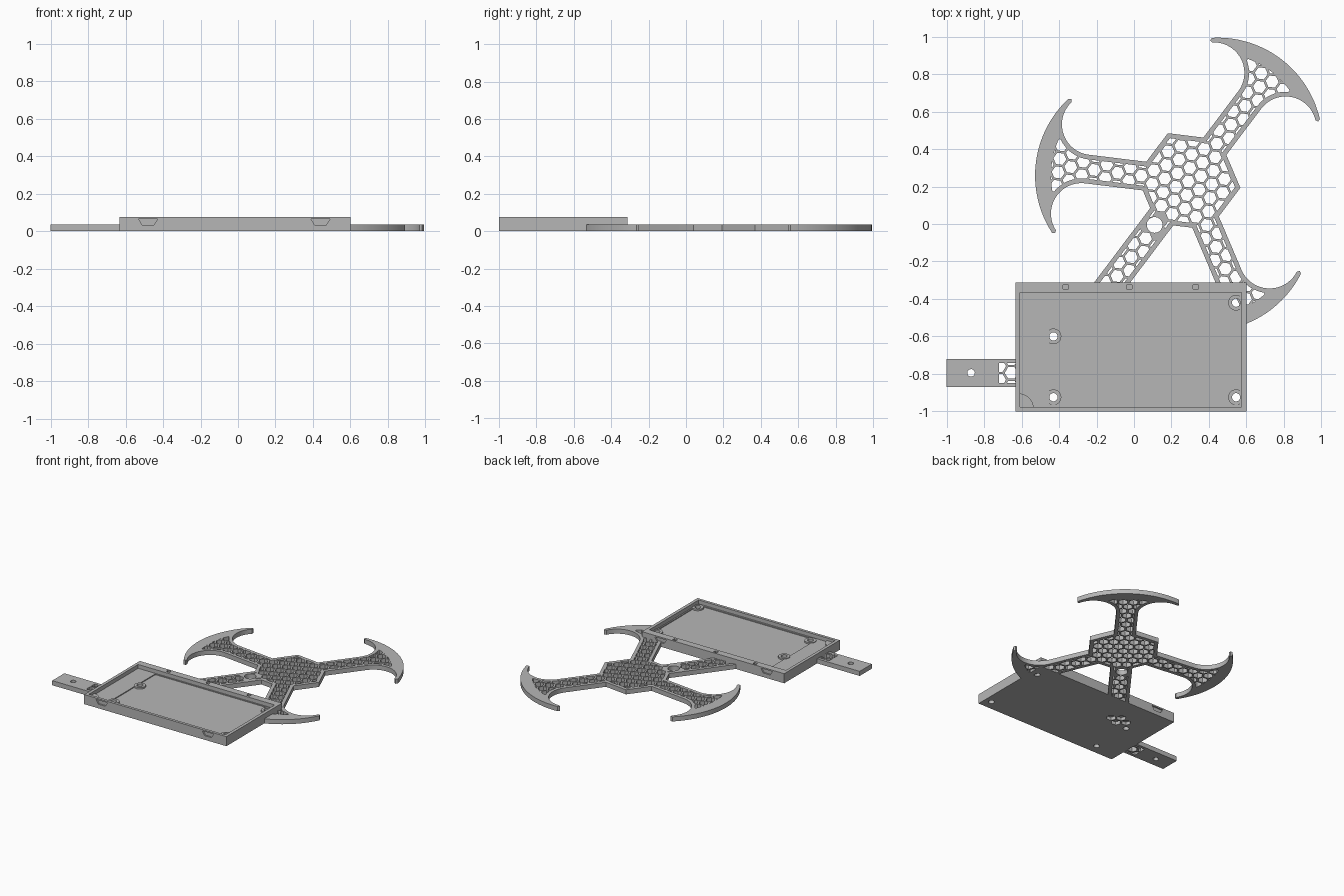
import bpy, bmesh, math
from math import sin, cos, radians, sqrt, atan2, hypot

cube = bpy.data.objects.get("Cube")
if cube:
    bpy.data.objects.remove(cube)

grey = bpy.data.materials.new("plain_grey")
grey.use_nodes = True
grey.diffuse_color = (0.47, 0.47, 0.47, 1)
grey.node_tree.nodes["Principled BSDF"].inputs["Base Color"].default_value = (0.47, 0.47, 0.47, 1)


def prism(name, polygons, low, high, axis="z"):
    """Extrude flat polygons along z, or x-z polygons along y."""
    bm = bmesh.new()
    for poly in polygons:
        verts = [bm.verts.new((p, q, low) if axis == "z" else (p, low, q)) for p, q in poly]
        face = bm.faces.new(verts)
        new = bmesh.ops.extrude_face_region(bm, geom=[face])["geom"]
        step = (0, 0, high - low) if axis == "z" else (0, high - low, 0)
        bmesh.ops.translate(bm, vec=step, verts=[g for g in new if isinstance(g, bmesh.types.BMVert)])
    bmesh.ops.recalc_face_normals(bm, faces=bm.faces)
    mesh = bpy.data.meshes.new(name)
    bm.to_mesh(mesh)
    bm.free()
    mesh.materials.append(grey)
    ob = bpy.data.objects.new(name, mesh)
    bpy.context.collection.objects.link(ob)
    return ob


def boolean(target, cutter, operation="DIFFERENCE"):
    mod = target.modifiers.new("cut", "BOOLEAN")
    mod.operation, mod.object, mod.solver = operation, cutter, "EXACT"
    bpy.context.view_layer.objects.active = target
    bpy.ops.object.modifier_apply(modifier=mod.name)
    bpy.data.objects.remove(cutter)


def rect(x0, x1, y0, y1):
    return [(x0, y0), (x1, y0), (x1, y1), (x0, y1)]


def ring(x, y, r, n=32, turn=0.0):
    return [(x + r * cos(turn + math.tau * i / n), y + r * sin(turn + math.tau * i / n)) for i in range(n)]


# Frame layout: hub centre, main arm direction and sizes
HUB = (0.29, 0.227)
MAIN = radians(53)
HUB_R, ARM_HALF, PLATE = 0.28, 0.077, 0.036
PITCH, HEX_R = 0.073, 0.035
EYE = (0.11, -0.005)


def claw_half(inset):
    """One side of a claw arm, from the hub out to the apex."""
    half = ARM_HALF - inset
    hub_r = HUB_R - inset / cos(radians(30))
    r, outer, mid = 0.163 + inset, 0.56 - 3.4 * inset, 0.26
    pts = [(hub_r - half / sqrt(3), half)]
    for i in range(27):
        a = radians(-90 + 5 * i)
        u, v = 0.545 + r * cos(a), 0.24 + r * sin(a)
        if hypot(u - mid, v) < outer:
            pts.append((u, v))
        else:
            break
    end = atan2(pts[-1][1], pts[-1][0] - mid)
    if not inset:
        pts.append((mid + 0.548 * cos(end + 0.02), 0.548 * sin(end + 0.02)))
    pts += [(mid + outer * cos(end * (1 - i / 20)), outer * sin(end * (1 - i / 20))) for i in range(21)]
    return pts


def frame_outline(inset):
    half = ARM_HALF - inset
    hub_r = HUB_R - inset / cos(radians(30))
    claw = claw_half(inset)
    tail = [(hub_r - half / sqrt(3), half), (0.74, half)]
    sectors = [claw, None, claw, tail, claw, None]
    out = []
    for k, side in enumerate(sectors):
        if side is None:
            local = [(hub_r, 0)]
        else:
            local = [(u, -v) for u, v in side]
            local += [p for p in reversed(side) if p[1] > 1e-6]
        c, s = cos(MAIN + k * math.pi / 3), sin(MAIN + k * math.pi / 3)
        out += [(HUB[0] + u * c - v * s, HUB[1] + u * s + v * c) for u, v in local]
    return out


def lattice(cx, cy, turn, keep, reach=16):
    """Hexagons on a honeycomb, corners pointing along turn."""
    cells = []
    for i in range(-reach, reach + 1):
        for j in range(-reach, reach + 1):
            a, b = turn + radians(30), turn + radians(90)
            x = cx + PITCH * (i * cos(a) + j * cos(b))
            y = cy + PITCH * (i * sin(a) + j * sin(b))
            if keep(x, y):
                cells.append(ring(x, y, HEX_R, 6, turn))
    return cells


# Clawed frame with clipped honeycomb and one round eyelet
frame = prism("clawed_frame", [frame_outline(0)], 0, PLATE)
combs = prism("comb_cutter", lattice(*HUB, MAIN, lambda x, y: hypot(x - EYE[0], y - EYE[1]) > 0.075
                                     and hypot(x - HUB[0], y - HUB[1]) < 0.95), -0.02, 0.08)
boolean(combs, prism("comb_limit", [frame_outline(0.025)], -0.01, 0.07), "INTERSECT")
boolean(frame, combs)
boolean(frame, prism("eyelet_cutter", [ring(*EYE, 0.042)], -0.01, 0.07))

# Side strip with a screw hole and a honeycomb end
strip = prism("side_strip", [rect(-1, -0.62, -0.87, -0.72)], 0, PLATE)
combs = prism("strip_comb", lattice(-0.655, -0.795, 0, lambda x, y: abs(x + 0.67) < 0.08 and abs(y + 0.795) < 0.1),
              -0.02, 0.08)
boolean(combs, prism("strip_limit", [rect(-0.72, -0.632, -0.848, -0.742)], -0.01, 0.07), "INTERSECT")
boolean(strip, combs)
boolean(strip, prism("strip_hole", [ring(-0.87, -0.795, 0.02)], -0.01, 0.07))

# Tray: shell, ledge level and deeper panel pocket
TOP, LEDGE, FLOOR = 0.075, 0.045, 0.038
tray = prism("tray", [rect(-0.632, 0.6, -1, -0.312)], 0, TOP)
boolean(tray, prism("cavity", [rect(-0.608, 0.575, -0.978, -0.367)], LEDGE, 0.1))
boolean(tray, prism("pocket", [rect(-0.455, 0.565, -0.966, -0.372)], FLOOR, 0.1))

# Snap recesses on the long walls and small pits in the back rim
for x in (-0.48, 0.44):
    snap = [(x - 0.05, 0.064), (x - 0.03, 0.032), (x + 0.03, 0.032), (x + 0.05, 0.064)]
    for low, high in ((-1.02, -0.988), (-0.324, -0.3)):
        boolean(tray, prism("snap", [snap], low, high, "y"))
boolean(tray, prism("pits", [rect(x - 0.014, x + 0.014, -0.348, -0.325) for x in (-0.365, -0.025, 0.33)], 0.05, 0.1))

# Shallow honeycomb under the tray, continuing the tail
boolean(tray, prism("under_comb", lattice(*HUB, MAIN, lambda x, y: hypot(x + 0.33, y + 0.57) < 0.085), -0.02, 0.025))

# Screw bosses and the rounded corner block
screws = [(0.545, -0.42), (0.545, -0.925), (-0.43, -0.6), (-0.43, -0.925)]
bosses = prism("screw_bosses", [ring(x, y, 0.042) for x, y in screws], 0.01, 0.05)
corner = [(-0.615, -0.985)] + [(-0.615 + 0.08 * cos(radians(a)), -0.985 + 0.08 * sin(radians(a)))
                               for a in range(0, 91, 10)]
prism("corner_block", [corner], 0.01, 0.055)
for part in (tray, bosses):
    boolean(part, prism("screw_holes", [ring(x, y, 0.022) for x, y in screws], -0.02, 0.1))

# Smooth the curved sides, keep hard edges
bpy.ops.object.select_all(action="DESELECT")
for ob in (frame, strip, tray, bosses):
    ob.select_set(True)
bpy.context.view_layer.objects.active = frame
bpy.ops.object.shade_smooth_by_angle(angle=radians(25))
